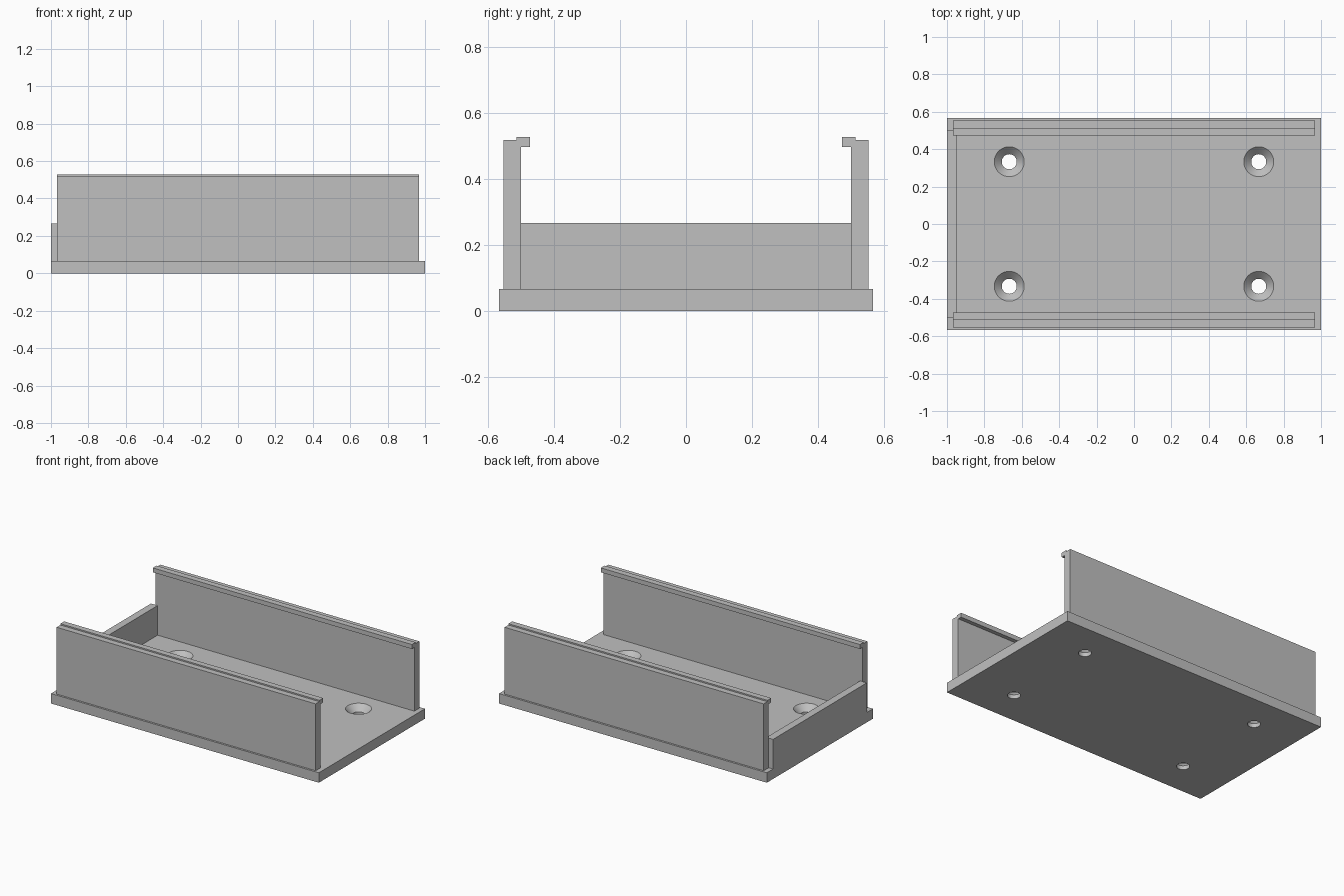
import bpy, bmesh, math
from mathutils import Matrix, Vector

if "Cube" in bpy.data.objects:
    bpy.data.objects.remove(bpy.data.objects["Cube"], do_unlink=True)

grey = bpy.data.materials.new("light grey plastic")
grey.use_nodes = True
colour = (0.53, 0.53, 0.53, 1)
grey.diffuse_color = colour
grey.node_tree.nodes["Principled BSDF"].inputs["Base Color"].default_value = colour

BASE_TOP = 0.067
RAIL_X = 0.967


def finish(name, bm):
    bmesh.ops.recalc_face_normals(bm, faces=bm.faces)
    mesh = bpy.data.meshes.new(name)
    bm.to_mesh(mesh)
    bm.free()
    mesh.materials.append(grey)
    obj = bpy.data.objects.new(name, mesh)
    bpy.context.collection.objects.link(obj)
    return obj


def box(name, low, high):
    low, high = Vector(low), Vector(high)
    bm = bmesh.new()
    bmesh.ops.create_cube(bm, size=1, matrix=Matrix.Translation((low + high) / 2)
                          @ Matrix.Diagonal(high - low).to_4x4())
    return finish(name, bm)


# Side wall: hooked cross-section extruded along x
def side_wall(name, side):
    profile = [(0.5, BASE_TOP), (0.553, BASE_TOP), (0.553, 0.518), (0.513, 0.518),
               (0.513, 0.527), (0.473, 0.527), (0.473, 0.497), (0.5, 0.497)]
    bm = bmesh.new()
    face = bm.faces.new([bm.verts.new((-RAIL_X, side * y, z)) for y, z in profile])
    new = bmesh.ops.extrude_face_region(bm, geom=[face], use_keep_orig=True)["geom"]
    bmesh.ops.translate(bm, vec=(2 * RAIL_X, 0, 0),
                        verts=[v for v in new if isinstance(v, bmesh.types.BMVert)])
    return finish(name, bm)


# Countersunk screw hole cutter, turned around a vertical axis
def add_hole(bm, x, y):
    profile = [(0, -0.02), (0.04, -0.02), (0.04, 0.027), (0.09, BASE_TOP + 0.01),
               (0, BASE_TOP + 0.01)]
    verts = [bm.verts.new((x + r, y, z)) for r, z in profile]
    edges = [bm.edges.new(pair) for pair in zip(verts, verts[1:])]
    bmesh.ops.spin(bm, geom=verts + edges, cent=(x, y, 0), axis=(0, 0, 1),
                   angle=math.tau, steps=48)


base = box("base_plate", (-1, -0.566, 0), (1, 0.566, BASE_TOP))

holes = bmesh.new()
for x in (-0.667, 0.667):
    for y in (-0.333, 0.333):
        add_hole(holes, x, y)
bmesh.ops.remove_doubles(holes, verts=holes.verts, dist=0.0001)
cutter = finish("screw_hole_cutter", holes)
cutter.hide_render = True

# Cut the holes, then discard the cutter
cut = base.modifiers.new("screw holes", "BOOLEAN")
cut.operation = "DIFFERENCE"
cut.solver = "EXACT"
cut.object = cutter
bpy.context.view_layer.objects.active = base
base.select_set(True)
bpy.ops.object.modifier_apply(modifier=cut.name)
bpy.data.objects.remove(cutter, do_unlink=True)
bpy.ops.object.shade_smooth_by_angle(angle=math.radians(30))

# Walls
side_wall("front_wall", -1)
side_wall("back_wall", 1)
box("end_wall", (-1, -0.5, BASE_TOP), (-0.95, 0.5, 0.267))
